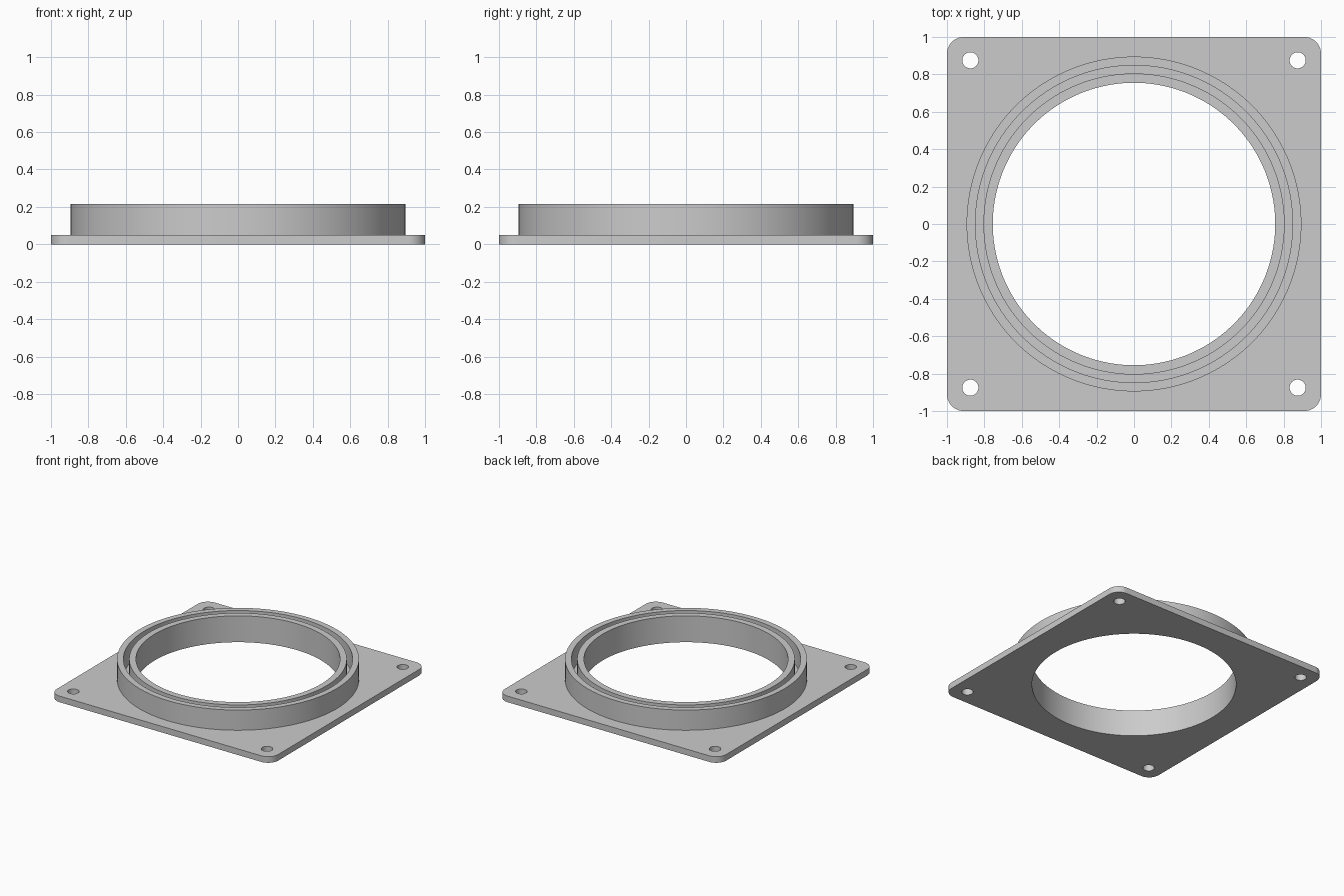
import bpy
import bmesh
import math

if "Cube" in bpy.data.objects:
    bpy.data.objects.remove(bpy.data.objects["Cube"])

SEG = 160
PLATE_TOP, RIM_TOP = 0.05, 0.215

grey = bpy.data.materials.new("light grey")
grey.diffuse_color = (0.6, 0.6, 0.6, 1)
grey.use_nodes = True
grey.node_tree.nodes["Principled BSDF"].inputs["Base Color"].default_value = grey.diffuse_color


def mesh_object(name, bm):
    bmesh.ops.recalc_face_normals(bm, faces=bm.faces[:])
    me = bpy.data.meshes.new(name)
    bm.to_mesh(me)
    bm.free()
    me.materials.append(grey)
    ob = bpy.data.objects.new(name, me)
    bpy.context.collection.objects.link(ob)
    return ob


def prism(name, outline, z0, z1):
    """Extrude a flat outline from z0 to z1."""
    bm = bmesh.new()
    face = bm.faces.new([bm.verts.new((x, y, z0)) for x, y in outline])
    new = bmesh.ops.extrude_face_region(bm, geom=[face])["geom"]
    for v in new:
        if isinstance(v, bmesh.types.BMVert):
            v.co.z = z1
    return mesh_object(name, bm)


def circle(r, cx=0, cy=0, n=SEG):
    return [(cx + r * math.cos(2 * math.pi * i / n),
             cy + r * math.sin(2 * math.pi * i / n)) for i in range(n)]


def rounded_square(half, r, n=10):
    pts = []
    for q, (sx, sy) in enumerate([(1, 1), (-1, 1), (-1, -1), (1, -1)]):
        for i in range(n + 1):
            a = math.pi / 2 * (q + i / n)
            pts.append((sx * (half - r) + r * math.cos(a),
                        sy * (half - r) + r * math.sin(a)))
    return pts


def tube(name, r0, r1, z0, z1):
    """Ring of rectangular section."""
    bm = bmesh.new()
    loops = [[bm.verts.new((x, y, z)) for x, y in circle(r)]
             for r, z in [(r0, z0), (r1, z0), (r1, z1), (r0, z1)]]
    for k in range(4):
        a, b = loops[k], loops[(k + 1) % 4]
        for i in range(SEG):
            j = (i + 1) % SEG
            bm.faces.new((a[i], a[j], b[j], b[i]))
    return mesh_object(name, bm)


def combine(target, other, operation):
    mod = target.modifiers.new(operation.lower(), 'BOOLEAN')
    mod.operation, mod.solver, mod.object = operation, 'EXACT', other
    bpy.context.view_layer.objects.active = target
    bpy.ops.object.modifier_apply(modifier=mod.name)
    bpy.data.objects.remove(other)


# Square mounting plate with the raised collar
flange = prism("flange_plate", rounded_square(1.0, 0.09), 0, PLATE_TOP)
combine(flange, prism("collar", circle(0.895), 0.02, RIM_TOP), 'UNION')

# Central bore and the seal groove in the collar
combine(flange, prism("bore_cutter", circle(0.755), -0.1, 0.4), 'DIFFERENCE')
combine(flange, tube("groove_cutter", 0.805, 0.848, PLATE_TOP, 0.4), 'DIFFERENCE')

# Corner bolt holes
for sx in (-1, 1):
    for sy in (-1, 1):
        hole = prism("bolt_hole_cutter",
                     circle(0.043, sx * 0.875, sy * 0.875, 40), -0.1, 0.2)
        combine(flange, hole, 'DIFFERENCE')

# Smooth round walls, sharp rims
bpy.ops.object.select_all(action='DESELECT')
flange.select_set(True)
bpy.context.view_layer.objects.active = flange
bpy.ops.object.shade_smooth_by_angle(angle=math.radians(30))
